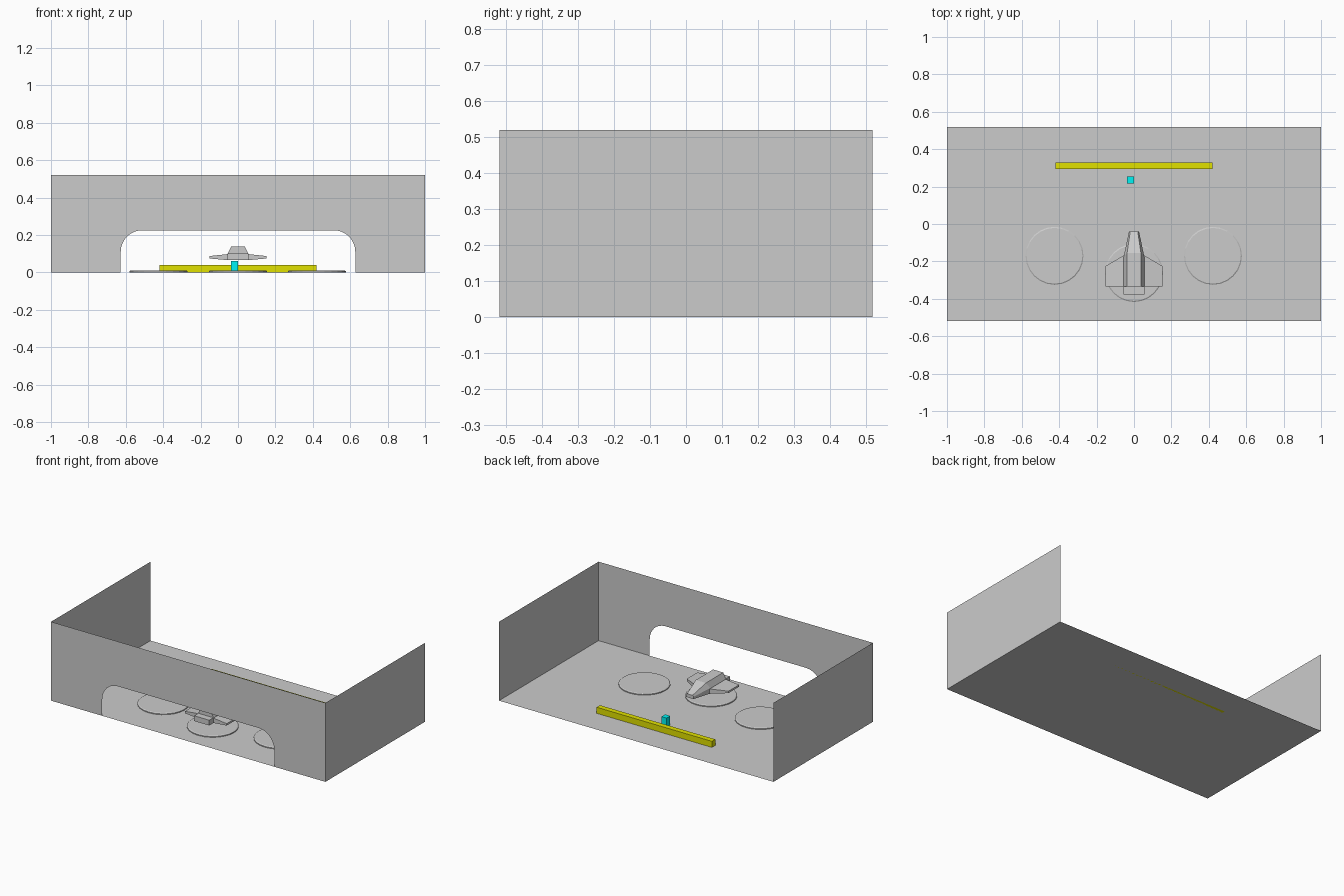
import bpy, bmesh, math
from mathutils import Matrix

if "Cube" in bpy.data.objects:
    bpy.data.objects.remove(bpy.data.objects["Cube"])


def make(name, verts, faces, color=None):
    me = bpy.data.meshes.new(name)
    me.from_pydata(verts, [], faces)
    bm = bmesh.new()
    bm.from_mesh(me)
    bmesh.ops.recalc_face_normals(bm, faces=bm.faces)
    bm.to_mesh(me)
    bm.free()
    ob = bpy.data.objects.new(name, me)
    bpy.context.collection.objects.link(ob)
    if color:
        mat = bpy.data.materials.new(name + "_paint")
        mat.diffuse_color = (*color, 1)
        mat.use_nodes = True
        mat.node_tree.nodes["Principled BSDF"].inputs["Base Color"].default_value = mat.diffuse_color
        me.materials.append(mat)
    return ob


def loft(name, rings, color=None):
    """Closed solid through rings of equal point count."""
    n = len(rings[0])
    verts = [p for r in rings for p in r]
    faces = [tuple(range(n)), tuple(range(len(verts) - n, len(verts)))]
    for k in range(len(rings) - 1):
        for i in range(n):
            j = (i + 1) % n
            faces.append((k * n + i, k * n + j, k * n + n + j, k * n + n + i))
    return make(name, verts, faces, color)


def box(name, lo, hi, color=None):
    rings = [[(lo[0], lo[1], z), (hi[0], lo[1], z), (hi[0], hi[1], z), (lo[0], hi[1], z)]
             for z in (lo[2], hi[2])]
    return loft(name, rings, color)


D, H = 0.518, 0.52

# Floor and side walls: single sheets
make("floor", [(-1, -D, 0), (1, -D, 0), (1, D, 0), (-1, D, 0)], [(0, 1, 2, 3)])
for side, x in (("left", -1), ("right", 1)):
    make(side + "_wall", [(x, -D, 0), (x, D, 0), (x, D, H), (x, -D, H)], [(0, 1, 2, 3)])

# Front wall with a round-cornered opening
w, top, r = 0.627, 0.225, 0.115
arc = [(w - r + r * math.cos(a), top - r + r * math.sin(a))
       for a in (math.radians(90 * i / 8) for i in range(9))]
arch = [(w, 0)] + arc
arch += [(-x, z) for x, z in reversed(arch)]
outline = [(-1, 0), (-1, H), (1, H), (1, 0)] + arch
make("front_wall", [(x, -D, z) for x, z in outline], [tuple(range(len(outline)))])

# Landing pads with a chamfered rim
for i, (cx, cy) in enumerate(((-0.425, -0.17), (0, -0.262), (0.422, -0.17))):
    rings = [[(cx + rad * math.cos(t), cy + rad * math.sin(t), z)
              for t in (math.tau * k / 24 for k in range(24))]
             for rad, z in ((0.155, 0), (0.155, 0.006), (0.149, 0.01))]
    loft(f"landing_pad_{i + 1}", rings)

# Bar and small console at the back
box("counter", (-0.42, 0.295, 0), (0.42, 0.33, 0.04), (0.75, 0.75, 0.0))
box("console", (-0.037, 0.217, 0), (0, 0.255, 0.062), (0.0, 0.9, 0.9))

# Ship hull: cross-sections from tail to nose
def section(yb, yt, wb, wt, zt, zm=0.1, zb=0.065):
    return [(-wb, yb, zb), (wb, yb, zb), (wb, yb, zm), (wt, yt, zt), (-wt, yt, zt), (-wb, yb, zm)]

loft("ship_hull", [section(-0.335, -0.335, 0.055, 0.037, 0.137),
                   section(-0.175, -0.155, 0.055, 0.037, 0.137),
                   section(-0.04, -0.04, 0.027, 0.02, 0.095, 0.088, 0.072)])
box("ship_engine", (-0.055, -0.378, 0.065), (0.055, -0.335, 0.1))

# Wings, tapering to the tips
for side, s in (("left", -1), ("right", 1)):
    root = [(s * 0.05, -0.335, 0.065), (s * 0.05, -0.165, 0.065),
            (s * 0.05, -0.165, 0.098), (s * 0.05, -0.335, 0.098)]
    tip = [(s * 0.152, -0.335, 0.074), (s * 0.152, -0.225, 0.074),
           (s * 0.152, -0.225, 0.087), (s * 0.152, -0.335, 0.087)]
    loft(side + "_wing", [root, tip])
